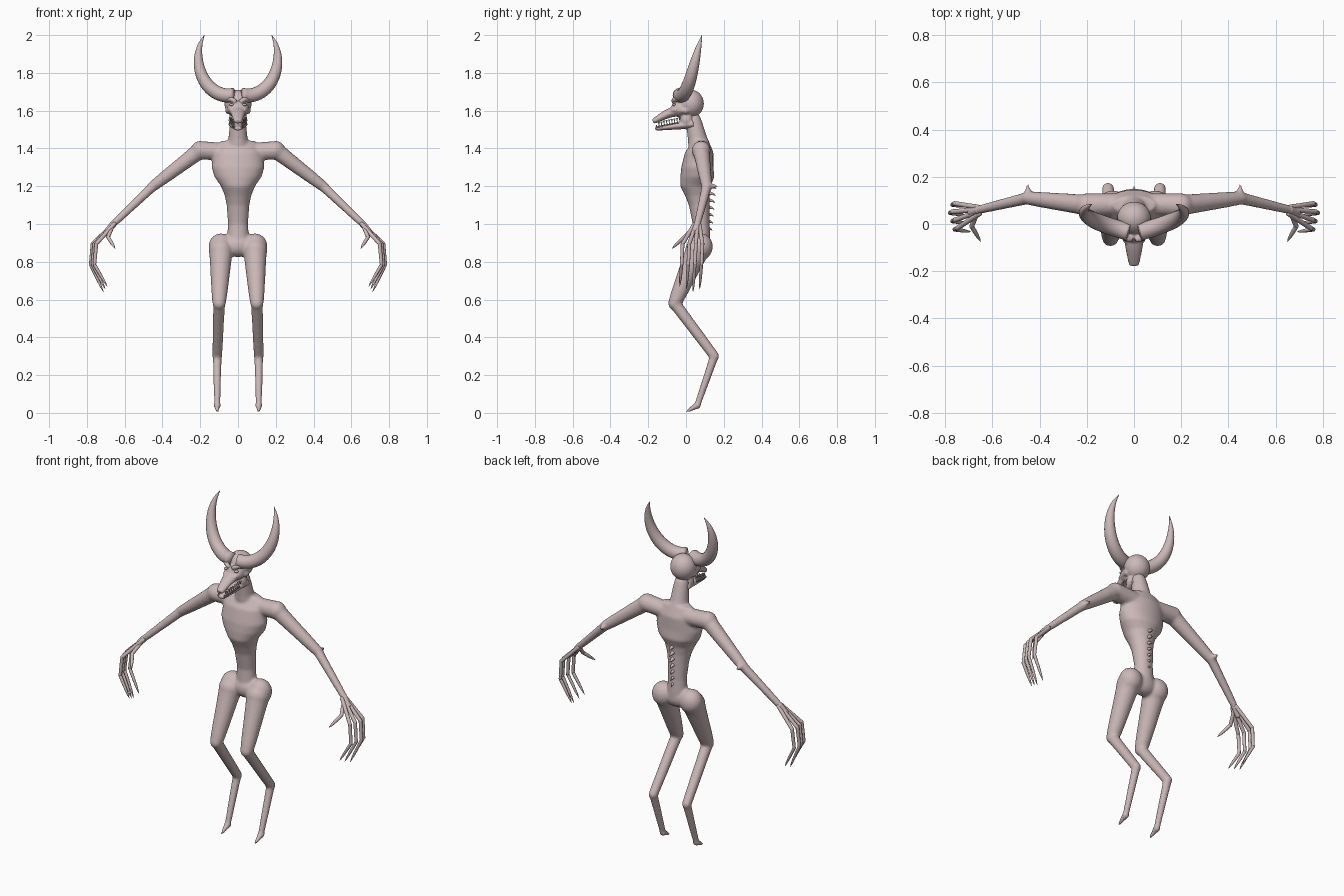
import bpy, bmesh, math
from mathutils import Vector, Matrix

cube = bpy.data.objects.get("Cube")
if cube:
    bpy.data.objects.remove(cube)

skin = bpy.data.materials.new("pale_pink_skin")
skin.use_nodes = True
skin.diffuse_color = (.6, .48, .48, 1)
skin.node_tree.nodes["Principled BSDF"].inputs["Base Color"].default_value = skin.diffuse_color

sideways, backward = Vector((1, 0, 0)), Vector((0, 1, 0))


def bridge(bm, rings):
    """Join a row of vertex rings into a closed tube."""
    for lower, upper in zip(rings, rings[1:]):
        count = len(lower)
        for k in range(count):
            following = (k + 1) % count
            bm.faces.new((lower[k], lower[following], upper[following], upper[k]))
    bm.faces.new(rings[0])
    bm.faces.new(rings[-1])


def ring(bm, centre, across, along, sides):
    angles = [math.tau * k / sides for k in range(sides)]
    return [bm.verts.new(centre + across * math.cos(a) + along * math.sin(a)) for a in angles]


def curve_point(path, t):
    """Point at fraction t of a smooth curve through the path."""
    last = len(path) - 1
    i = min(int(t * last), last - 1)
    f = t * last - i
    start, end = path[i], path[i + 1]
    leaving = (end - path[max(i - 1, 0)]) / 2
    arriving = (path[min(i + 2, last)] - start) / 2
    ease = f * f * (3 - 2 * f)
    return (start.lerp(end, ease) + leaving * f * (1 - f) ** 2
            - arriving * f * f * (1 - f))


def tube(bm, path, radius, flat=1, sides=16, steps=20, axis=sideways):
    """Tube along a path; radius is a function of the fraction travelled."""
    path = [Vector(p) for p in path]
    centres = [curve_point(path, i / steps) for i in range(steps + 1)]
    rings = []
    for i, centre in enumerate(centres):
        tangent = (centres[min(i + 1, steps)] - centres[max(i - 1, 0)]).normalized()
        across = (axis - tangent * axis.dot(tangent)).normalized()
        size = max(radius(i / steps), .001)
        rings.append(ring(bm, centre, across * size, tangent.cross(across) * size * flat, sides))
    bridge(bm, rings)


def taper(start, end):
    return lambda t: start + (end - start) * t


def claw(size):
    """Nearly constant thickness that closes to a point."""
    return lambda t: size * (1 - t ** 3)


def ball(bm, centre, radii):
    shape = Matrix.Translation(centre) @ Matrix.Diagonal((*radii, 1))
    bmesh.ops.create_uvsphere(bm, u_segments=24, v_segments=16, radius=1, matrix=shape)


def limb(bm, start, end, start_size, end_size):
    """Tapered limb with rounded joints."""
    tube(bm, (start, end), taper(start_size, end_size))
    for joint, size in ((start, start_size), (end, end_size)):
        ball(bm, joint, (size, size, size))


def mirror(bm):
    """Add the matching half on the other side."""
    copy = bmesh.ops.duplicate(bm, geom=bm.verts[:] + bm.edges[:] + bm.faces[:])
    for item in copy["geom"]:
        if isinstance(item, bmesh.types.BMVert):
            item.co.x = -item.co.x


def finish(name, bm, voxel=None):
    bmesh.ops.recalc_face_normals(bm, faces=bm.faces[:])
    for face in bm.faces:
        face.smooth = True
    mesh = bpy.data.meshes.new(name)
    bm.to_mesh(mesh)
    bm.free()
    mesh.materials.append(skin)
    obj = bpy.data.objects.new(name, mesh)
    bpy.context.collection.objects.link(obj)
    if voxel:  # fuse overlapping volumes into one skin
        fuse = obj.modifiers.new("fuse", 'REMESH')
        fuse.mode = 'VOXEL'
        fuse.voxel_size = voxel
        fuse.use_smooth_shade = True
        soften = obj.modifiers.new("soften", 'SMOOTH')
        soften.iterations = 5


# Joints of the left side
collar, shoulder = Vector((.02, .085, 1.38)), Vector((.2, .08, 1.39))
elbow, wrist = Vector((.45, .11, 1.2)), Vector((.66, .06, 1))
hip, knee = Vector((.09, .06, .86)), Vector((.1, -.06, .58))
hock, ankle, toe = Vector((.11, .15, .3)), Vector((.11, .06, .04)), Vector((.11, 0, .005))

# Arms and legs
body = bmesh.new()
limb(body, collar, shoulder, .045, .05)
limb(body, shoulder, elbow, .046, .028)
limb(body, elbow, wrist, .027, .018)
tube(body, (elbow, elbow + backward * .06), taper(.025, .003))
ball(body, hip + Vector((0, .02, .02)), (.066, .062, .07))
limb(body, hip, knee, .065, .035)
limb(body, knee, hock, .032, .026)
limb(body, hock, ankle, .024, .016)
limb(body, ankle, toe, .02, .005)
mirror(body)

# Torso: flattened rings of height, depth position, half width, half depth
rings = []
for z, y, width, depth in ((1.44, .08, .09, .04), (1.38, .07, .13, .075), (1.3, .06, .14, .085),
                           (1.25, .06, .125, .09), (1.2, .05, .09, .08), (1.15, .06, .07, .065),
                           (1.1, .07, .06, .055), (1, .08, .053, .045), (.9, .08, .06, .05)):
    rings.append(ring(body, Vector((0, y, z)), sideways * width, backward * depth, 32))
bridge(body, rings)
ball(body, (0, .075, .885), (.09, .055, .06))

# Neck
limb(body, (0, .04, 1.55), (0, .065, 1.43), .04, .055)
finish("body", body, .008)

# Brows and cheekbones on each side, then skull, snout, mouth corners and jaw
head = bmesh.new()
tube(head, ((.01, -.066, 1.645), (.035, -.06, 1.66), (.06, -.03, 1.66)), taper(.012, .014), axis=backward)
limb(head, (.035, -.07, 1.605), (.05, 0, 1.6), .012, .018)
mirror(head)
ball(head, (0, .025, 1.637), (.072, .07, .074))
ball(head, (0, -.03, 1.61), (.058, .05, .045))
ball(head, (0, .005, 1.55), (.05, .04, .05))
tube(head, ((0, .02, 1.61), (0, -.08, 1.59), (0, -.175, 1.542)), taper(.06, .02), flat=.65)
tube(head, ((0, .04, 1.53), (0, -.163, 1.505)), taper(.053, .02), flat=.5)
finish("head", head, .005)

# Eyes
eyes = bmesh.new()
ball(eyes, (.034, -.064, 1.632), (.012, .01, .007))
mirror(eyes)
finish("eyes", eyes)

# Teeth: facing rows along the open mouth, with larger fangs in front
teeth = bmesh.new()
front, back = Vector((.02, -.15, 1.525)), Vector((.04, -.04, 1.548))
count = 9
for i in range(count):
    spot = front.lerp(back, i / (count - 1))
    length = Vector((0, 0, .022 if i == 1 else .016))
    gum = Vector((0, .006, .016))
    tube(teeth, (spot + gum, spot + gum - length), taper(.006, 0), sides=8, steps=2)
    tube(teeth, (spot - gum, spot - gum + length), taper(.006, 0), sides=8, steps=2)
mirror(teeth)
finish("teeth", teeth)

# Horns: swept along an upright elliptical arc, leaning back as they rise
horns = bmesh.new()
arc = []
steps = 10
for i in range(steps + 1):
    angle = math.radians(-100 + 137 * i / steps)
    lean = -.035 + .12 * i / steps
    arc.append((.05 + .16 * math.cos(angle), lean, 1.88 + .2 * math.sin(angle)))
tube(horns, arc, claw(.037), steps=30, axis=backward)
mirror(horns)
finish("horns", horns)

# Hands: palm, four long fanned fingers with hard knuckles, and a thumb
hands = bmesh.new()
limb(hands, wrist, wrist + Vector((.03, -.01, -.035)), .018, .016)
for finger in range(4):
    stagger = abs(finger - 2)
    fan = Vector((-.01 * stagger, .035 * (finger - 1.8), 0))
    knuckle = Vector((.77, .045, .895)) + fan
    bend = Vector((.78, .04, .785)) + fan
    tip = Vector((.712, .03, .64 + .015 * stagger)) + fan
    limb(hands, wrist + fan / 4, knuckle, .011, .01)
    limb(hands, knuckle, bend, .01, .009)
    tube(hands, (bend, tip), claw(.009), sides=10)
crook = Vector((.688, -.01, .93))
limb(hands, wrist, crook, .011, .01)
tube(hands, (crook, (.65, -.074, .87)), claw(.01), sides=10)
mirror(hands)
finish("hands", hands)

# Spine spikes hooking down the lower back
spine = bmesh.new()
count = 7
for i in range(count):
    root = Vector((0, .12, 1.2)).lerp(Vector((0, .1, .98)), i / (count - 1))
    tube(spine, (root, root + Vector((0, .025, -.004)), root + Vector((0, .04, -.014))),
         taper(.014, 0), sides=10, steps=6)
finish("spine_spikes", spine)
